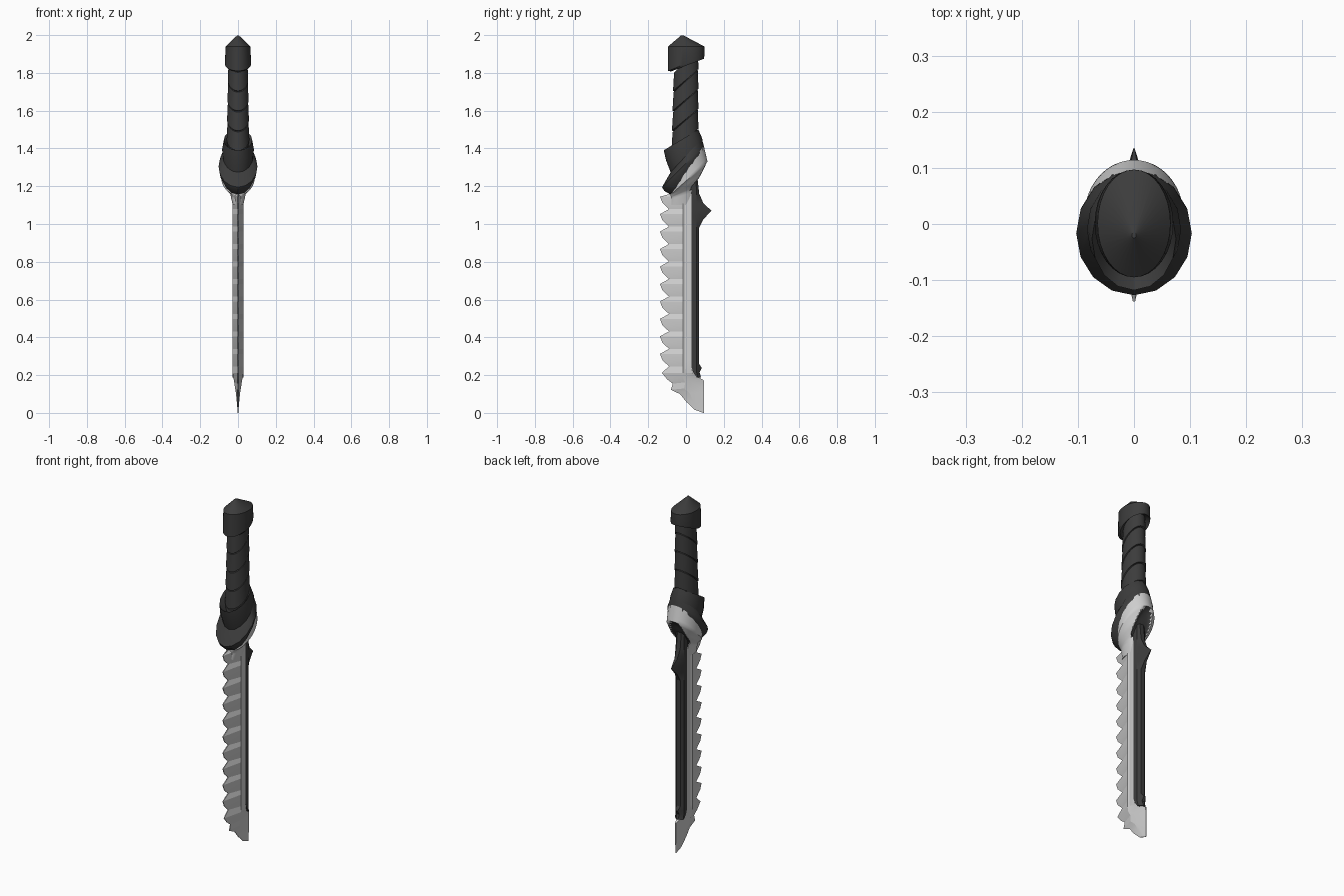
import bpy, bmesh, math


def mat(name, v):
    m = bpy.data.materials.new(name)
    m.diffuse_color = (v, v, v, 1)
    return m


DARK = mat("dark_grey", 0.045)
SILVER = mat("silver", 0.62)


def ring(f, b, w, n=32):
    """Tilted ellipse from a front (y,z) point to a back (y,z) point, half width w."""
    cy, cz = (f[0] + b[0]) / 2, (f[1] + b[1]) / 2
    hy, hz = (b[0] - f[0]) / 2, (b[1] - f[1]) / 2
    pts = []
    for i in range(n):
        a = 2 * math.pi * i / n
        pts.append((w * math.sin(a), cy - hy * math.cos(a), cz - hz * math.cos(a)))
    return pts


def loft(name, rings, mats, angle=30, edit=None):
    bm = bmesh.new()
    rows = [[bm.verts.new(p) for p in r] for r in rings]
    n = len(rows[0])
    for a, b in zip(rows, rows[1:]):
        for i in range(n):
            j = (i + 1) % n
            bm.faces.new((a[i], a[j], b[j], b[i]))
    bm.faces.new(rows[0])
    bm.faces.new(rows[-1])
    bmesh.ops.recalc_face_normals(bm, faces=bm.faces)
    if edit:
        edit(bm)
    me = bpy.data.meshes.new(name)
    bm.to_mesh(me)
    bm.free()
    ob = bpy.data.objects.new(name, me)
    bpy.context.collection.objects.link(ob)
    for m in mats:
        me.materials.append(m)
    bpy.ops.object.select_all(action='DESELECT')
    ob.select_set(True)
    bpy.context.view_layer.objects.active = ob
    bpy.ops.object.shade_smooth_by_angle(angle=math.radians(angle))
    return ob


# pommel with pointed cap
loft("pommel", [
    ring((-0.06, 1.82), (0.065, 1.89), 0.05),
    ring((-0.078, 1.808), (0.095, 1.875), 0.066),
    ring((-0.095, 1.81), (0.097, 1.89), 0.07),
    ring((-0.095, 1.94), (0.097, 1.94), 0.065),
    ring((-0.025, 1.999), (-0.015, 1.999), 0.004)], [DARK])

# grip wrapped in slanted bands, each flared at its lower edge
grip = []
for i in range(5):
    for k, s in ((0.0, 1.0), (0.93, 0.95), (0.97, 0.87)):
        z = 1.285 + (i + k) * 0.105
        u = (i + k) / 5
        yf, yb, w = -0.08 + 0.014 * u, 0.066, 0.062 - 0.01 * u
        grip.append(ring((yf * s, z), (yb * s, z + 0.115), w * s))
loft("grip", grip, [DARK])

# two slanted collars
loft("upper_collar", [
    ring((-0.07, 1.36), (0.05, 1.49), 0.055, 16),
    ring((-0.118, 1.39), (0.065, 1.50), 0.075, 16),
    ring((-0.105, 1.335), (0.085, 1.455), 0.084, 16),
    ring((-0.08, 1.27), (0.095, 1.40), 0.08, 16)], [DARK])
loft("lower_collar", [
    ring((-0.075, 1.285), (0.082, 1.46), 0.078, 16),
    ring((-0.127, 1.195), (0.094, 1.415), 0.103, 16),
    ring((-0.115, 1.175), (0.097, 1.40), 0.10, 16),
    ring((-0.08, 1.155), (0.096, 1.385), 0.085, 16)], [DARK])

# silver guard flaring out of the blade, with a dark recess at the back
keys = [((-0.078, 1.17), (0.094, 1.415), 0.09),
        ((-0.082, 1.155), (0.114, 1.33), 0.088),
        ((-0.082, 1.15), (0.095, 1.26), 0.066),
        ((-0.082, 1.14), (0.055, 1.19), 0.042),
        ((-0.085, 1.10), (0.035, 1.10), 0.028)]
lerp = lambda a, b, t: a + (b - a) * t
guard = []
for (f0, b0, w0), (f1, b1, w1) in zip(keys, keys[1:]):
    for k in range(5):
        t = k / 5
        guard.append(ring([lerp(p, q, t) for p, q in zip(f0, f1)],
                          [lerp(p, q, t) for p, q in zip(b0, b1)], lerp(w0, w1, t), 64))
guard.append(ring(*keys[-1], 64))


def recess(bm):
    def inside(c):
        return 1 - (c[0] / 0.046) ** 2 - ((c[2] - 1.23) / 0.10) ** 2 if c[1] > 0.03 else 0
    for f in bm.faces:
        if inside(f.calc_center_median()) > 0:
            f.material_index = 1
    for v in bm.verts:
        v.co.y -= 0.03 * max(0, inside(v.co)) ** 0.5


loft("guard", guard, [SILVER, DARK], 40, recess)

# serrated blade: rows of (edge y, edge z, back y, back z, half thickness, back half thickness)
rows = [(-0.08, 1.16, 0.03, 1.16, 0.03, 0.028)]
for i in range(10):
    z = 1.145 - 0.0925 * i
    for y, dz in ((-0.138, 0), (-0.125, 0.033), (-0.09, 0.066)):
        rows.append((y, z - dz, 0.03, z - dz, 0.03, 0.028))
rows += [(-0.128, 0.212, 0.035, 0.212, 0.029, 0.025),
         (-0.10, 0.178, 0.065, 0.19, 0.024, 0.012),
         (-0.07, 0.155, 0.095, 0.172, 0.020, 0.003),
         (-0.08, 0.122, 0.095, 0.14, 0.015, 0.002),
         (-0.032, 0.10, 0.095, 0.11, 0.011, 0.002),
         (0.0, 0.06, 0.095, 0.07, 0.007, 0.002),
         (0.045, 0.017, 0.095, 0.025, 0.003, 0.001),
         (0.092, 0.0, 0.095, 0.0, 0.001, 0.001)]
blade = []
for ey, ez, by, bz, t, tb in rows:
    ry = max(-0.016, ey + 0.4 * (by - ey))
    half = [(0.002, ey), (t, ry), (t * 0.85, ry + 0.25 * (by - ry)), (lerp(t, tb, 0.8), ry + 0.8 * (by - ry)), (tb, by)]
    sec = half + [(-x, y) for x, y in reversed(half)]
    blade.append([(x, y, lerp(ez, bz, (y - ey) / (by - ey))) for x, y in sec])
loft("blade", blade, [SILVER], 12)

# dark spine with a hooked spike: rows of (z, front y, back y, back half thickness)
spine = []
for z, fy, by, w in ((1.25, 0.026, 0.06, 0.012), (1.16, 0.026, 0.07, 0.012),
                     (1.11, 0.026, 0.092, 0.008), (1.07, 0.026, 0.135, 0.001),
                     (1.025, 0.026, 0.092, 0.007), (0.98, 0.026, 0.069, 0.012),
                     (0.26, 0.026, 0.069, 0.012), (0.238, 0.03, 0.084, 0.006),
                     (0.215, 0.038, 0.072, 0.008), (0.187, 0.058, 0.08, 0.004)):
    m = min(by - 0.008, 0.056)
    m = max(m, fy + 0.005)
    half = [(0.028, fy), (0.026, m), (w, by)]
    spine.append([(x, y, z) for x, y in half + [(-x, y) for x, y in reversed(half)]])
loft("spine", spine, [DARK], 20)
